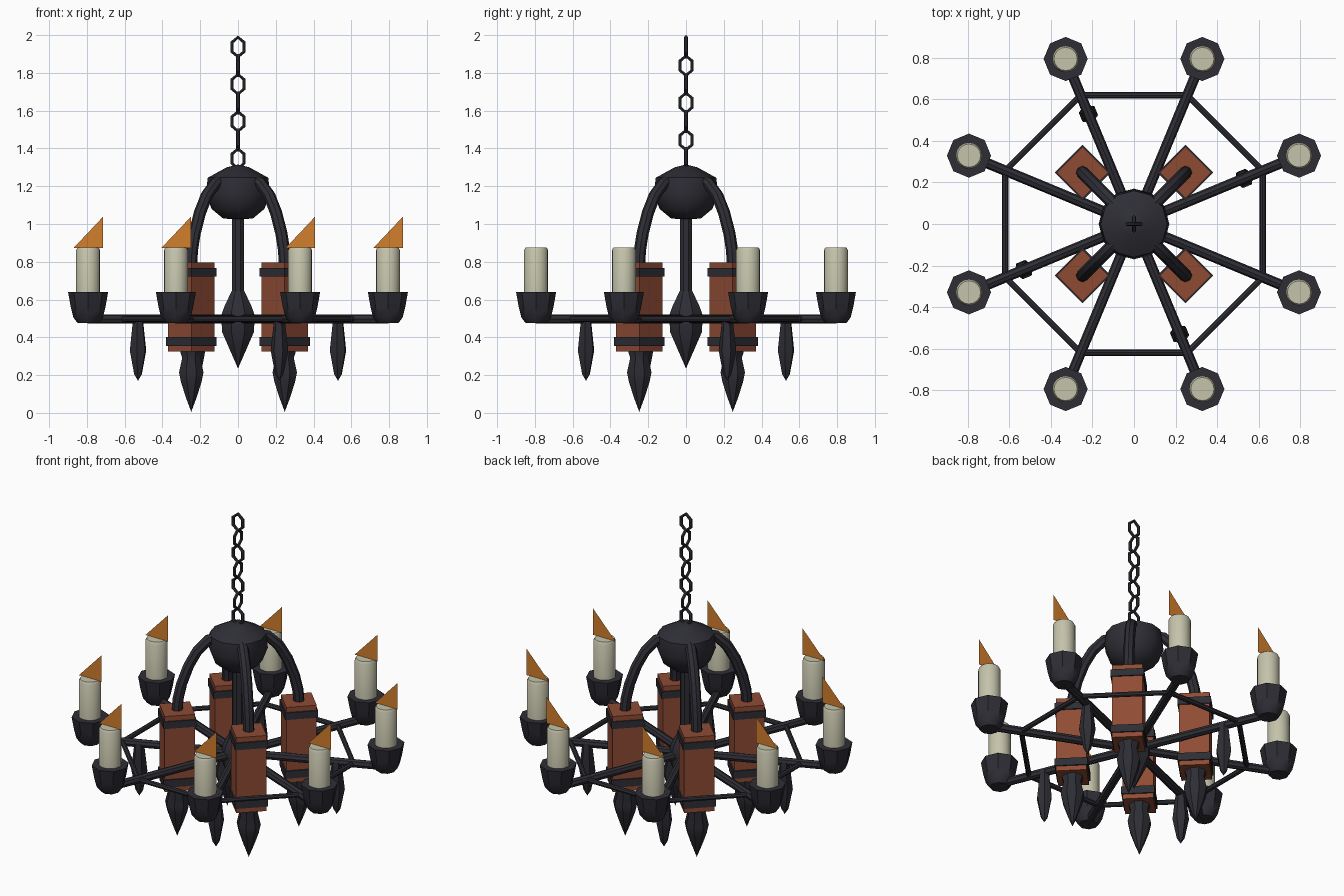
import bpy, bmesh, math
from mathutils import Vector, Matrix

if "Cube" in bpy.data.objects:
    bpy.data.objects.remove(bpy.data.objects["Cube"])


def material(name, rgb):
    m = bpy.data.materials.new(name)
    m.diffuse_color = (*rgb, 1)
    m.use_nodes = True
    m.node_tree.nodes["Principled BSDF"].inputs["Base Color"].default_value = m.diffuse_color
    return m


IRON = material("dark_iron", (0.027, 0.027, 0.036))
WOOD = material("red_wood", (0.27, 0.07, 0.034))
WAX = material("cream_wax", (0.56, 0.55, 0.41))
FLAME = material("orange_flame", (0.65, 0.21, 0.025))


def finish(name, bm, mat):
    bmesh.ops.recalc_face_normals(bm, faces=bm.faces[:])
    me = bpy.data.meshes.new(name)
    bm.to_mesh(me)
    bm.free()
    me.materials.append(mat)
    ob = bpy.data.objects.new(name, me)
    bpy.context.collection.objects.link(ob)
    return ob


def lathe(name, profile, sides, mat, x=0, y=0, turn=0.0):
    """Revolve (radius, z) points around a vertical axis at x, y."""
    bm = bmesh.new()
    rings = []
    for r, z in profile:
        if r == 0:
            rings.append([bm.verts.new((x, y, z))] * sides)
        else:
            angles = [turn + math.tau * i / sides for i in range(sides)]
            rings.append([bm.verts.new((x + r * math.cos(a), y + r * math.sin(a), z))
                          for a in angles])
    for lo, hi in zip(rings, rings[1:]):
        for i in range(sides):
            j = (i + 1) % sides
            bm.faces.new(list(dict.fromkeys((lo[i], lo[j], hi[j], hi[i]))))
    for ring, (r, z) in ((rings[0], profile[0]), (rings[-1], profile[-1])):
        if r > 0:
            bm.faces.new(ring)
    return finish(name, bm, mat)


def tubes(name, paths, radius, cyclic=False, res=2):
    """Round bars along polylines, turned into one mesh."""
    cu = bpy.data.curves.new(name, 'CURVE')
    cu.dimensions = '3D'
    cu.bevel_depth = radius
    cu.bevel_resolution = res
    cu.use_fill_caps = True
    for path in paths:
        sp = cu.splines.new('POLY')
        sp.points.add(len(path) - 1)
        for p, co in zip(sp.points, path):
            p.co = (*co, 1)
        sp.use_cyclic_u = cyclic
    cu.materials.append(IRON)
    ob = bpy.data.objects.new(name, cu)
    bpy.context.collection.objects.link(ob)
    bpy.ops.object.select_all(action='DESELECT')
    ob.select_set(True)
    bpy.context.view_layer.objects.active = ob
    bpy.ops.object.convert(target='MESH')


def block(name, x, y, half, z0, z1, mat):
    """Square post with its faces turned to the diagonals."""
    bm = bmesh.new()
    mtx = (Matrix.Translation((x, y, (z0 + z1) / 2)) @ Matrix.Rotation(math.pi / 4, 4, 'Z')
           @ Matrix.Diagonal((2 * half, 2 * half, z1 - z0, 1)))
    bmesh.ops.create_cube(bm, size=1, matrix=mtx)
    finish(name, bm, mat)


def polar(r, a, z):
    return (r * math.cos(a), r * math.sin(a), z)


SPOKES = [math.radians(22.5 + 45 * i) for i in range(8)]
DIAGONALS = [math.radians(45 + 90 * i) for i in range(4)]

# Hanging chain of alternating six-sided links
link = [(0, .052), (.033, .024), (.033, -.024), (0, -.052), (-.033, -.024), (-.033, .024)]
chain = []
for k in range(8):
    zc = 1.937 - 0.0985 * k
    chain.append([(u, 0, zc + v) if k % 2 == 0 else (0, u, zc + v) for u, v in link])
tubes("chain", chain, 0.010, cyclic=True, res=1)

# Top hub, central rod and central finial
lathe("hub", [(0, 1.022), (.08, 1.03), (.14, 1.08), (.17, 1.16), (.16, 1.245),
              (.06, 1.30), (0, 1.315)], 12, IRON)
lathe("centre_rod", [(.035, .58), (.035, 1.06)], 8, IRON, turn=math.pi / 8)
lathe("centre_finial", [(0, .235), (.045, .33), (.092, .43), (.095, .52), (.075, .57),
                        (.036, .645)], 8, IRON, turn=math.pi / 8)

# Curved arms from the hub to the posts
arc = [(.08, 1.235), (.17, 1.215), (.235, 1.15), (.285, 1.06), (.325, .95), (.345, .86), (.352, .76)]
tubes("curved_arms", [[polar(r, a, z) for r, z in arc] for a in DIAGONALS], 0.032)

# Wooden posts with iron bands and drop finials
for a in DIAGONALS:
    x, y, _ = polar(.35, a, 0)
    block("post", x, y, .0875, .325, .797, WOOD)
    block("upper_band", x, y, .095, .722, .766, IRON)
    block("lower_band", x, y, .095, .355, .402, IRON)
    lathe("post_finial", [(0, 0.005), (.03, .08), (.058, .16), (.070, .215), (.052, .29),
                          (.065, .33)], 8, IRON, x, y, math.pi / 8)

# Horizontal spokes and the octagonal brace
tubes("spokes", [[(0, 0, .497), polar(.86, a, .497)] for a in SPOKES], 0.025)
tubes("brace", [[polar(.67, a, .497), polar(.67, a + math.pi / 4, .497)] for a in SPOKES], 0.015)

# Pendants below every second spoke
for a in SPOKES[::2]:
    x, y, _ = polar(.573, a, 0)
    lathe("pendant", [(0, .17), (.022, .205), (.047, .33), (.03, .48), (.03, .50)],
          6, IRON, x, y, a)

# Cups, candles and flat flames
for a in SPOKES:
    x, y, _ = polar(.859, a, 0)
    lathe("cup", [(.055, .475), (.078, .505), (.092, .56), (.106, .64)], 8, IRON, x, y)
    lathe("candle", [(.064, .60), (.064, .86), (.056, .875)], 16, WAX, x, y)
    bm = bmesh.new()
    bm.faces.new([bm.verts.new((x + dx, y, z))
                  for dx, z in ((-.077, .873), (.079, .873), (.079, 1.038))])
    finish("flame", bm, FLAME)

# Soft shading with sharp corners kept
bpy.ops.object.select_all(action='SELECT')
bpy.context.view_layer.objects.active = bpy.context.selected_objects[0]
bpy.ops.object.shade_smooth_by_angle(angle=math.radians(40))
